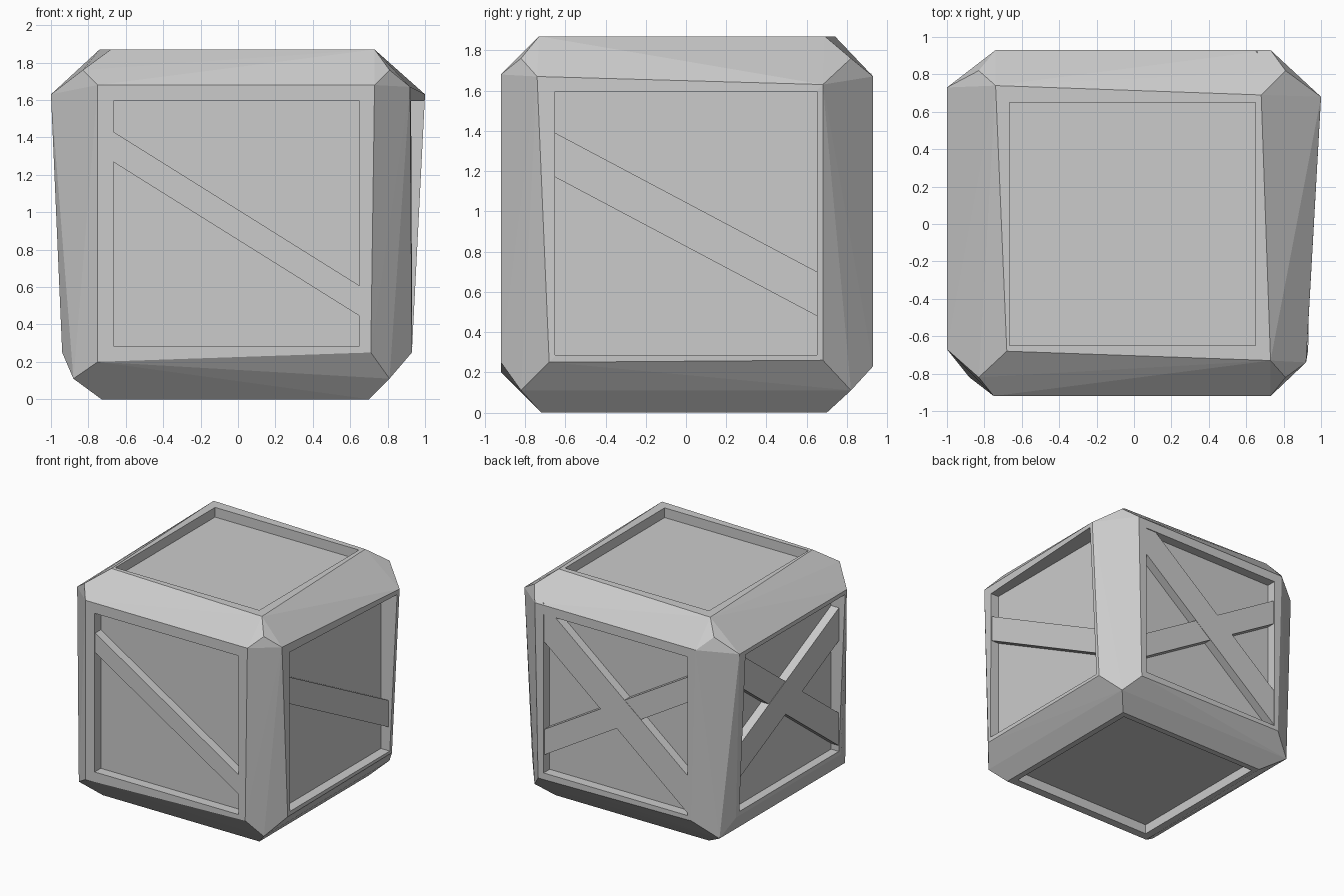
import bpy, bmesh
from mathutils import Vector

if "Cube" in bpy.data.objects:
    bpy.data.objects.remove(bpy.data.objects["Cube"])


def finish(name, bm):
    bmesh.ops.recalc_face_normals(bm, faces=bm.faces)
    me = bpy.data.meshes.new(name)
    bm.to_mesh(me)
    bm.free()
    ob = bpy.data.objects.new(name, me)
    bpy.context.collection.objects.link(ob)
    return ob


def add_hull(bm, pts):
    vs = [bm.verts.new(p) for p in pts]
    bmesh.ops.convex_hull(bm, input=vs)
    loose = [v for v in bm.verts if not v.link_faces]
    bmesh.ops.delete(bm, geom=loose, context='VERTS')


# chamfered crate frame: flat rim corners of each side plus the cube corners
pts = []
pts += [(x, -0.92, z) for x, z in ((-.75, 1.68), (.73, 1.68), (.71, .25), (-.75, .20))]
pts += [(x, 0.93, z) for x, z in ((-.74, 1.67), (.73, 1.67), (.70, .23), (-.70, .25))]
pts += [(.92, -.74, 1.67), (1.0, .68, 1.63), (.93, .68, .26), (.93, -.68, .25)]
pts += [(-1.0, .73, 1.63), (-1.0, -.67, 1.63), (-.94, .69, .25), (-.94, -.68, .25)]
pts += [(x, y, 1.87) for x, y in ((-.74, .74), (.68, .69), (.73, -.73), (-.68, -.68))]
pts += [(x, y, 0.0) for x, y in ((-.70, .70), (.70, .70), (.70, -.72), (-.73, -.72))]
for y in (-.82, .82):
    pts += [(-.83, y, 1.76), (.81, y, 1.76), (.81, y, .11), (-.88, y, .11)]
bm = bmesh.new()
add_hull(bm, pts)
bmesh.ops.dissolve_limit(bm, angle_limit=0.01, verts=bm.verts, edges=bm.edges)
frame = finish("crate_frame", bm)

# recesses cut into all six sides
X, Y, Z = (-.665, .65), (-.65, .65), (.285, 1.595)
boxes = [
    (X, (-1.2, -.84), Z), (X, (.85, 1.2), Z),
    ((.85, 1.2), Y, Z), ((-1.2, -.87), Y, Z),
    (X, Y, (1.79, 2.2)), (X, Y, (-.3, .08)),
]
bm = bmesh.new()
for bx, by, bz in boxes:
    r = bmesh.ops.create_cube(bm, size=1)
    for v in r["verts"]:
        v.co = Vector([b[1] if c > 0 else b[0] for c, b in zip(v.co, (bx, by, bz))])
cutter = finish("recess_cutter", bm)
cutter.hide_render = True
mod = frame.modifiers.new("recesses", 'BOOLEAN')
mod.operation = 'DIFFERENCE'
mod.solver = 'EXACT'
mod.object = cutter
bpy.context.view_layer.objects.active = frame
bpy.ops.object.modifier_apply(modifier=mod.name)
bpy.data.objects.remove(cutter)


# diagonal planks; a and b are (across, height) of the ends, t the vertical thickness
def brace(name, axis, inner, outer, a, b, t):
    corners = []
    for h, z in (a, b):
        for s in (-t / 2, t / 2):
            for d in (inner, outer):
                corners.append((h, d, z + s) if axis == 'y' else (d, h, z + s))
    bm = bmesh.new()
    add_hull(bm, corners)
    bmesh.ops.dissolve_limit(bm, angle_limit=0.01, verts=bm.verts, edges=bm.edges)
    finish(name, bm)


brace("front_brace", 'y', -.80, -.913, (-.68, 1.358), (.66, .52), .162)
brace("right_brace", 'x', .80, .918, (-.66, 1.285), (.66, .585), .22)
brace("back_brace_a", 'y', .80, .923, (.66, 1.53), (-.68, .44), .31)
brace("back_brace_b", 'y', .80, .920, (.66, .53), (-.68, 1.33), .21)
brace("left_brace_a", 'x', -.80, -.942, (.66, .69), (-.66, 1.34), .27)
brace("left_brace_b", 'x', -.80, -.939, (.66, 1.46), (-.66, .46), .27)
